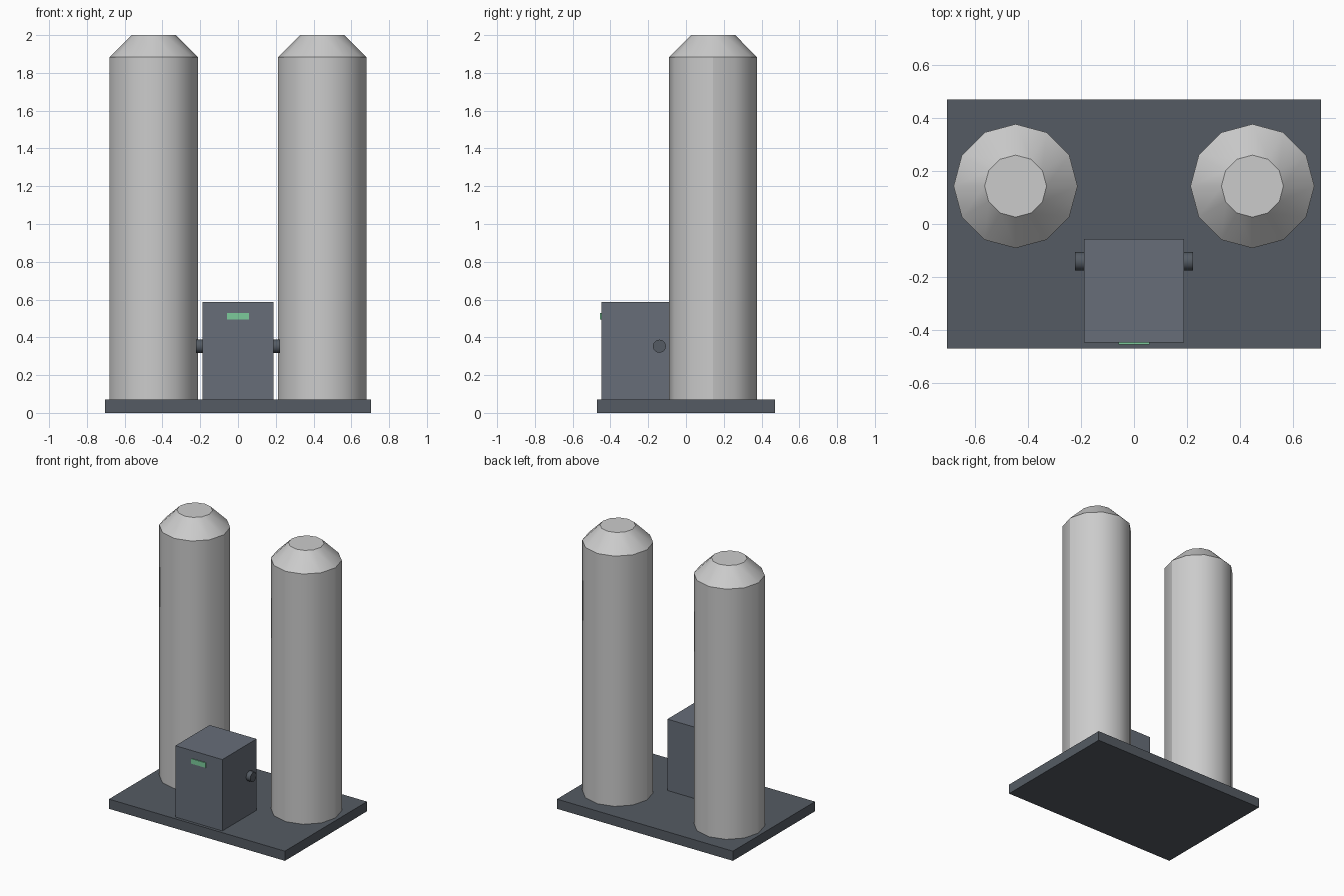
import bpy
from math import pi

if "Cube" in bpy.data.objects:
    bpy.data.objects.remove(bpy.data.objects["Cube"])


def smooth(ob):
    bpy.ops.object.shade_smooth_by_angle()
    return ob


def box(name, x, y, z):
    """Box from (min, max) ranges on each axis."""
    bpy.ops.mesh.primitive_cube_add(size=1, location=[sum(r) / 2 for r in (x, y, z)])
    ob = bpy.context.object
    ob.name = name
    ob.scale = [r[1] - r[0] for r in (x, y, z)]
    bpy.ops.object.transform_apply(location=False, rotation=False, scale=True)
    return ob


def colour(ob, name, rgb):
    mat = bpy.data.materials.get(name) or bpy.data.materials.new(name)
    mat.diffuse_color = (*rgb, 1)
    mat.use_nodes = True
    mat.node_tree.nodes["Principled BSDF"].inputs["Base Color"].default_value = mat.diffuse_color
    ob.data.materials.append(mat)


def tank(name, x, y, r, z0, z1, z2):
    """Twelve-sided tank body with a tapered top."""
    bpy.ops.mesh.primitive_cylinder_add(vertices=12, radius=r, depth=z1 - z0,
                                        location=(x, y, (z0 + z1) / 2))
    body = smooth(bpy.context.object)
    body.name = name + "_tank"
    bpy.ops.mesh.primitive_cone_add(vertices=12, radius1=r, radius2=r / 2, depth=z2 - z1,
                                    location=(x, y, (z1 + z2) / 2))
    top = smooth(bpy.context.object)
    top.name = name + "_tank_top"
    for ob in (body, top):
        colour(ob, "light_metal", (0.56, 0.57, 0.58))


# base plate
colour(box("base_plate", (-0.705, 0.705), (-0.47, 0.47), (0, 0.07)),
       "dark_metal", (0.09, 0.105, 0.125))

# pair of tanks
for side, name in ((-1, "left"), (1, "right")):
    tank(name, side * 0.447, 0.143, 0.234, 0.07, 1.883, 2.0)

# control cabinet with status light
colour(box("control_cabinet", (-0.188, 0.188), (-0.448, -0.056), (0.07, 0.587)),
       "cabinet_metal", (0.135, 0.155, 0.19))
colour(box("status_light", (-0.059, 0.059), (-0.454, -0.44), (0.494, 0.53)),
       "green_light", (0.2, 0.6, 0.33))

# pipe through the cabinet
bpy.ops.mesh.primitive_cylinder_add(vertices=12, radius=0.035, depth=0.444,
                                    location=(0, -0.141, 0.353), rotation=(0, pi / 2, 0))
pipe = smooth(bpy.context.object)
pipe.name = "connecting_pipe"
colour(pipe, "dark_metal", (0.09, 0.105, 0.125))
